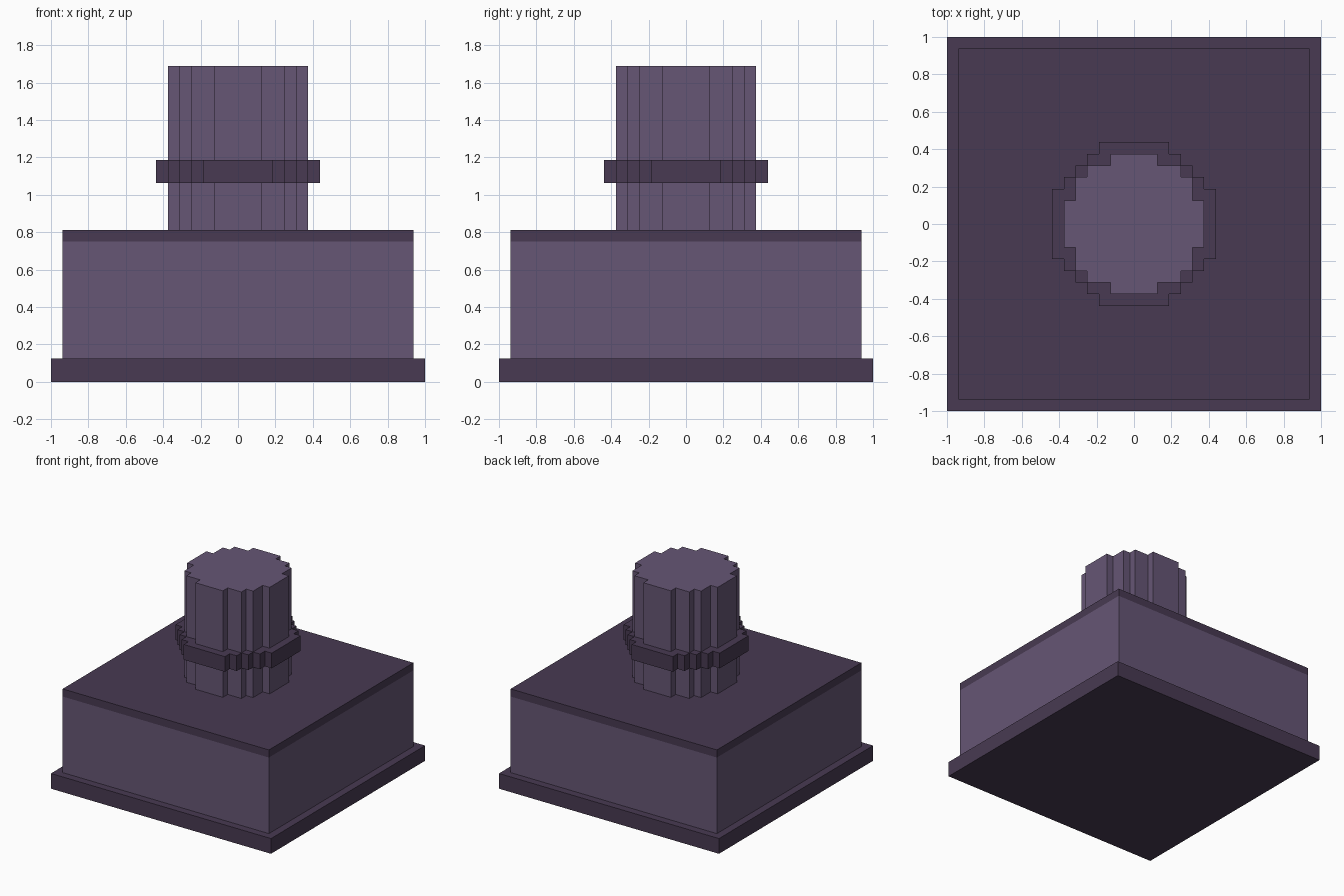
import bpy
import bmesh

cube = bpy.data.objects.get("Cube")
if cube:
    bpy.data.objects.remove(cube, do_unlink=True)

U = 1 / 16  # grid unit shared by every part


def material(name, rgb):
    m = bpy.data.materials.new(name)
    m.use_nodes = True
    m.diffuse_color = (*rgb, 1)
    m.node_tree.nodes["Principled BSDF"].inputs["Base Color"].default_value = (*rgb, 1)
    return m


light_purple = material("light purple", (0.133, 0.093, 0.178))
dark_purple = material("dark purple", (0.065, 0.042, 0.084))


def stepped_outline(steps):
    """Outline from the (x, y) outer corners of one quadrant, listed from +x to +y."""
    quarter = []
    for i, (x, y) in enumerate(steps):
        quarter.append((x, y))
        if i + 1 < len(steps):
            quarter.append((steps[i + 1][0], y))
    outline = []
    for _ in range(4):
        outline += quarter
        quarter = [(-y, x) for x, y in quarter]  # turn to the next quadrant
    return outline


def prism(name, steps, z0, z1, mat):
    """Extrude a stepped outline (in grid units) from z0 to z1."""
    bm = bmesh.new()
    verts = [bm.verts.new((x * U, y * U, z0 * U)) for x, y in stepped_outline(steps)]
    base = bm.faces.new(verts)
    top = bmesh.ops.extrude_face_region(bm, geom=[base], use_keep_orig=True)["geom"]
    bmesh.ops.translate(bm, vec=(0, 0, (z1 - z0) * U),
                        verts=[v for v in top if isinstance(v, bmesh.types.BMVert)])
    bmesh.ops.recalc_face_normals(bm, faces=bm.faces)
    mesh = bpy.data.meshes.new(name)
    bm.to_mesh(mesh)
    bm.free()
    mesh.materials.append(mat)
    obj = bpy.data.objects.new(name, mesh)
    bpy.context.collection.objects.link(obj)
    return obj


# Square pedestal: foot slab, body and top plate
prism("foot_slab", [(16, 16)], 0, 2, dark_purple)
prism("pedestal_body", [(15, 15)], 2, 12, light_purple)
prism("top_plate", [(15, 15)], 12, 13, dark_purple)

# Blocky round column with a collar
prism("column", [(6, 2), (5, 4), (4, 5), (2, 6)], 13, 27, light_purple)
prism("column_collar", [(7, 3), (6, 4), (5, 5), (4, 6), (3, 7)], 17, 19, dark_purple)
